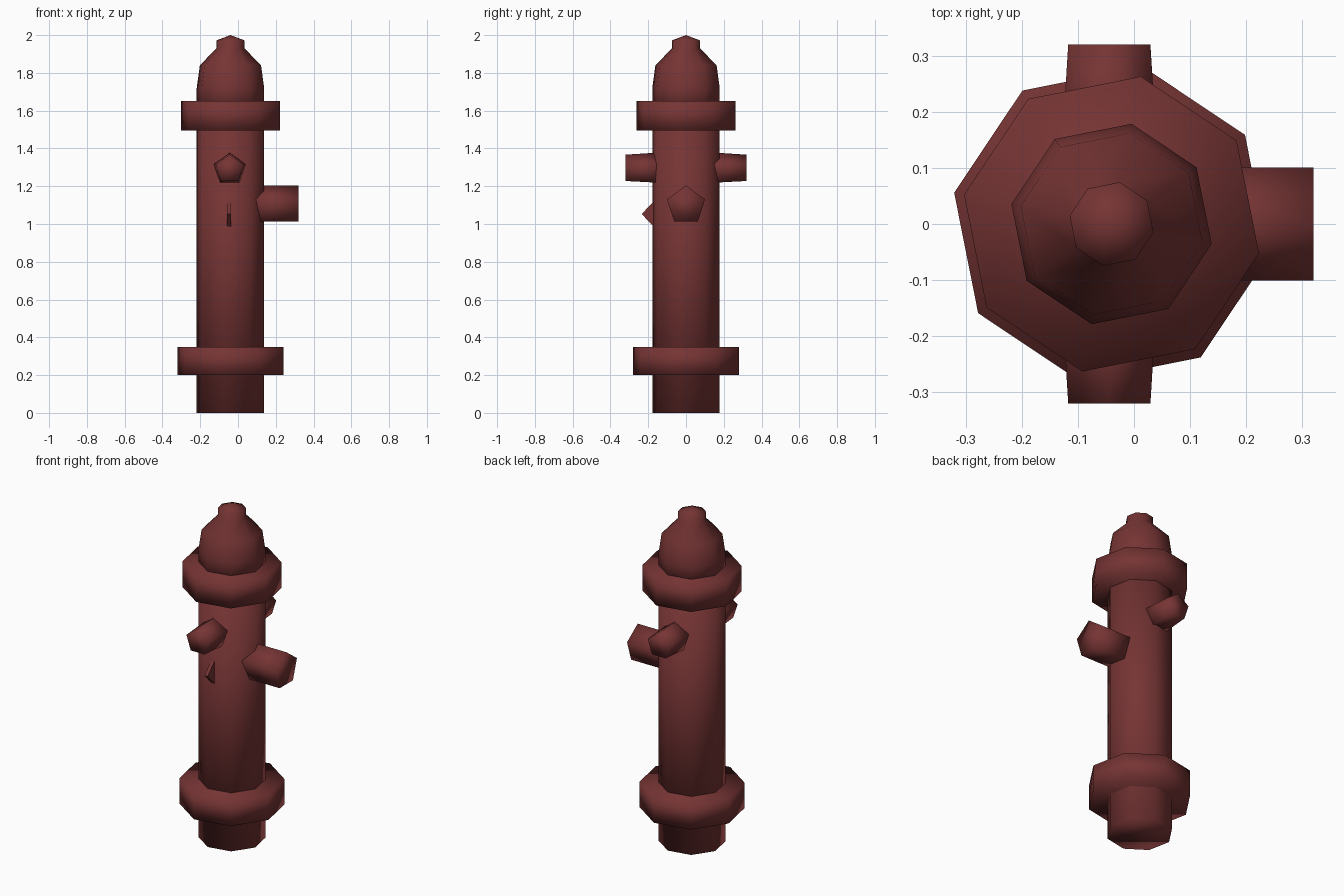
import bpy, math
from mathutils import Vector

if "Cube" in bpy.data.objects:
    bpy.data.objects.remove(bpy.data.objects["Cube"])

red = bpy.data.materials.new("dark_red")
red.diffuse_color = (0.18, 0.034, 0.034, 1)
red.use_nodes = True
red.node_tree.nodes["Principled BSDF"].inputs["Base Color"].default_value = red.diffuse_color
CX = -0.04                        # main axis of the hydrant
TURN = math.radians(33.75)        # rotation of the octagonal sections


def make(name, verts, faces, smooth=True):
    me = bpy.data.meshes.new(name)
    me.from_pydata(verts, [], faces)
    me.materials.append(red)
    me.polygons.foreach_set("use_smooth", [smooth] * len(me.polygons))
    me.update()
    ob = bpy.data.objects.new(name, me)
    bpy.context.collection.objects.link(ob)
    return ob


def lathe(name, profile, sides, origin, axis, ref, turn=0.0):
    """Revolve (radius, distance) pairs round an axis; radius 0 makes a tip."""
    o, a, u = Vector(origin), Vector(axis), Vector(ref)
    v = a.cross(u)
    verts, faces, rings = [], [], []
    for r, h in profile:
        n = sides if r > 0 else 1
        rings.append(list(range(len(verts), len(verts) + n)))
        for i in range(n):
            t = turn + math.tau * i / sides
            verts.append(o + a * h + (u * math.cos(t) + v * math.sin(t)) * r)
    for p, q in zip(rings, rings[1:]):
        for i in range(sides):
            j = (i + 1) % sides
            if len(q) == 1:
                faces.append((p[i], p[j], q[0]))
            else:
                faces.append((p[i], p[j], q[j], q[i]))
    faces.append(rings[0][::-1])
    if len(rings[-1]) > 1:
        faces.append(rings[-1])
    return make(name, verts, faces)


def upright(name, profile):
    return lathe(name, profile, 8, (CX, 0, 0), (0, 0, 1), (1, 0, 0), TURN)


# Barrel, flanges and bonnet
upright("barrel", [(0.182, 0), (0.182, 1.6)])
upright("lower_flange", [(0.286, 0.2), (0.286, 0.35)])
upright("upper_flange", [(0.268, 1.495), (0.268, 1.65)])
upright("bonnet", [(0.182, 1.6), (0.182, 1.72), (0.165, 1.84),
                   (0.076, 1.93), (0.076, 1.972), (0, 2.0)])

# Pair of tapered side outlets
for name, s in (("front_outlet", -1), ("back_outlet", 1)):
    lathe(name, [(0.09, 0.12), (0.077, 0.32)], 5,
          (-0.044, 0, 1.29), (0, s, 0), (0, 0, 1))

# Large pumper outlet
lathe("large_outlet", [(0.106, 0.08), (0.106, 0.32)], 5,
      (0, 0, 1.098), (1, 0, 0), (0, 0, 1))

# Small chain lug on the front
tri = [(-0.235, 1.053), (-0.155, 0.97), (-0.155, 1.135)]
verts = [(x, y, z) for x in (-0.058, -0.037) for y, z in tri]
make("chain_lug", verts, [(0, 2, 1), (3, 4, 5), (0, 1, 4, 3),
                          (1, 2, 5, 4), (2, 0, 3, 5)], False)
